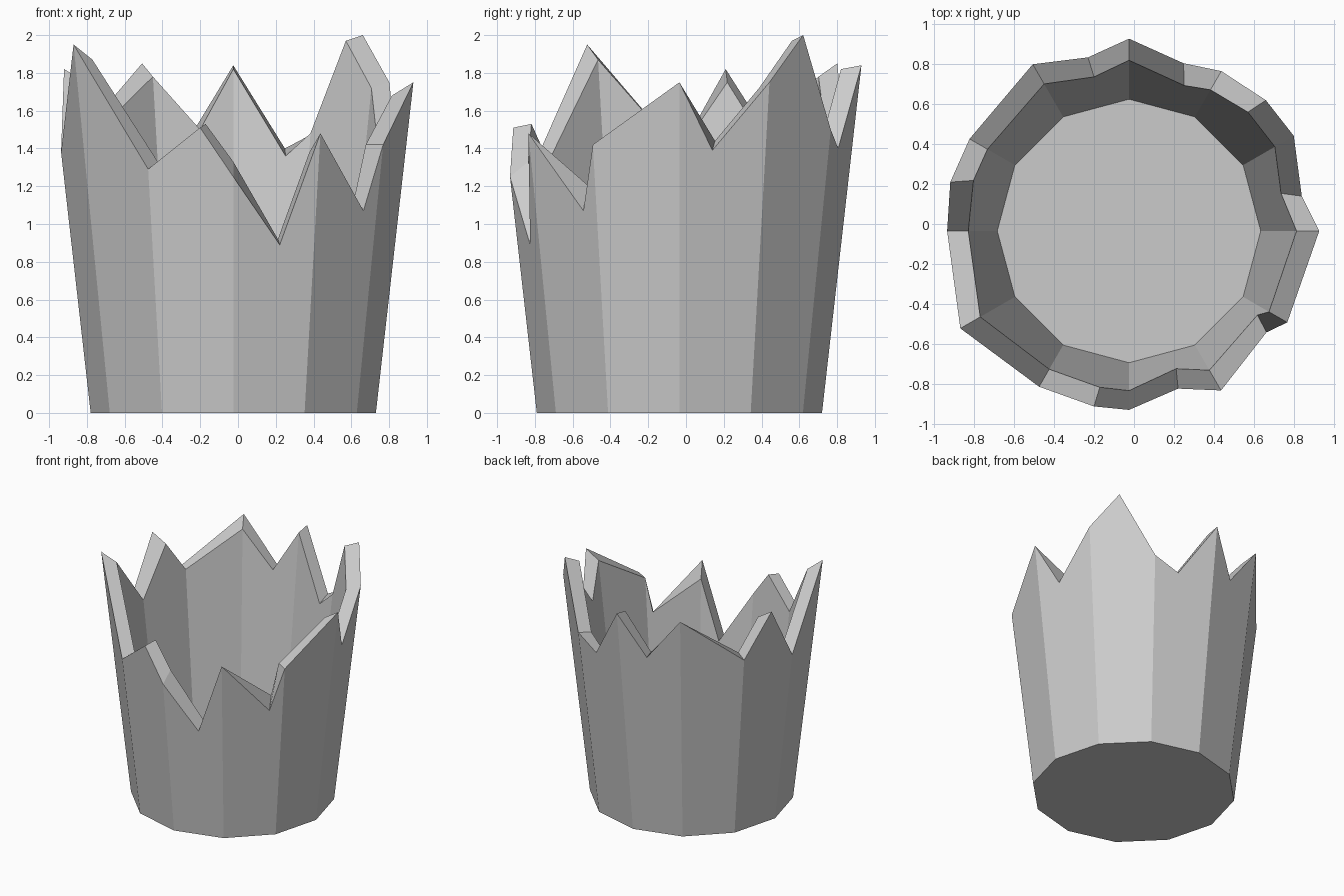
import bpy, bmesh
from math import cos, sin, pi, radians

if "Cube" in bpy.data.objects:
    bpy.data.objects.remove(bpy.data.objects["Cube"])

SIDES, FLARE, THICK = 12, 0.1135, 0.1
CX, CY = -0.025, -0.035
R_OUT, R_IN = 0.755, 0.649      # corner radii of the outer and inner walls at z = 0

# Jagged rim: (outer angle, outer height, inner angle, inner height)
RIM = [
    (0, 1.75, 0, 1.68), (11.4, 1.39, 13.9, 1.44), (30, 1.75, 30, 1.72),
    (43.7, 2.00, 45, 1.97), (60, 1.50, 60, 1.48), (72, 1.40, 69.2, 1.36),
    (90, 1.84, 90, 1.82), (103.3, 1.50, 102.8, 1.50), (120, 1.85, 120, 1.78),
    (150, 1.48, 150, 1.50), (164.7, 1.82, 162, 1.75), (180, 1.38, 180, 1.38),
    (210, 1.95, 210, 1.87), (240, 1.29, 240, 1.33), (258.7, 1.51, 259.4, 1.53),
    (270, 1.25, 270, 1.33), (287.3, 0.89, 288.9, 0.92), (300, 1.48, 300, 1.38),
    (323.6, 1.07, 326.8, 1.15), (330, 1.42, 330, 1.42),
]


def wall_point(base, angle, z):
    """Point on the flared twelve-sided wall at an angle and height."""
    off = radians(angle % 30 - 15)
    r = (base + FLARE * z) * cos(pi / SIDES) / cos(off)
    a = radians(angle)
    return (CX + r * cos(a), CY + r * sin(a), z)


bm = bmesh.new()


def wall(base, z0, points, inward):
    """Flat side panels from a base ring up to the jagged rim."""
    low = [bm.verts.new(wall_point(base, i * 30, z0)) for i in range(SIDES)]
    top = [bm.verts.new(wall_point(base, a, z)) for a, z in points]
    angles = [a for a, z in points]
    for i in range(SIDES):
        edge = [v for v, a in zip(top, angles) if i * 30 <= a <= i * 30 + 30]
        if i == SIDES - 1:
            edge.append(top[0])
        face = [low[i], low[(i + 1) % SIDES]] + edge[::-1]
        bm.faces.new(face[::-1] if inward else face)
    return low, top


# Outer wall, inner wall
out_low, out_top = wall(R_OUT, 0, [(p[0], p[1]) for p in RIM], False)
in_low, in_top = wall(R_IN, THICK, [(p[2], p[3]) for p in RIM], True)

# Underside and inner floor
bm.faces.new(out_low[::-1])
bm.faces.new(in_low)

# Broken rim joining both walls
n = len(RIM)
for i in range(n):
    j = (i + 1) % n
    bm.faces.new((out_top[i], out_top[j], in_top[j], in_top[i]))

mesh = bpy.data.meshes.new("jagged_cup")
bm.to_mesh(mesh)
bm.free()
cup = bpy.data.objects.new("jagged_cup", mesh)
bpy.context.collection.objects.link(cup)
